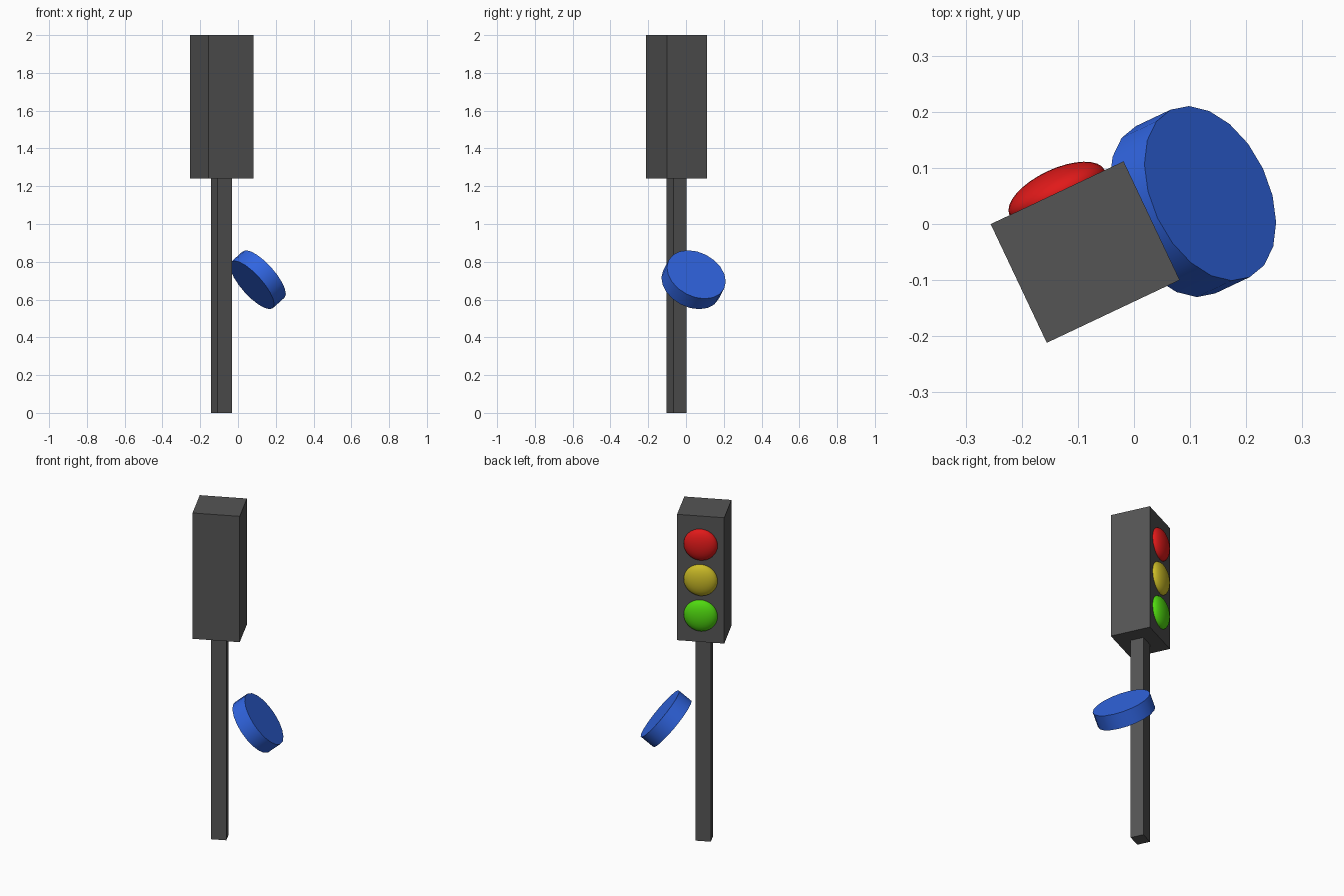
import bpy
from math import radians
from mathutils import Matrix, Vector

if "Cube" in bpy.data.objects:
    bpy.data.objects.remove(bpy.data.objects["Cube"])

YAW = radians(25.3)                      # the whole lamp is turned about z
AXIS = Vector((-0.087, -0.05, 0))        # pole axis
TURN = Matrix.Translation(AXIS) @ Matrix.Rotation(YAW, 4, 'Z')


def finish(name, colour, matrix, smooth=False):
    """Name, place and colour the active object."""
    ob = bpy.context.object
    ob.name = ob.data.name = name
    ob.matrix_world = matrix
    bpy.ops.object.transform_apply(location=True, rotation=True, scale=True)
    if smooth:
        bpy.ops.object.shade_smooth_by_angle(angle=radians(30))
    mat = bpy.data.materials.get(colour[0]) or bpy.data.materials.new(colour[0])
    mat.diffuse_color = (*colour[1], 1)
    mat.use_nodes = True
    mat.node_tree.nodes["Principled BSDF"].inputs["Base Color"].default_value = mat.diffuse_color
    ob.data.materials.append(mat)
    return ob


def box(name, width, depth, z0, z1, colour):
    bpy.ops.mesh.primitive_cube_add(size=1)
    place = Matrix.Translation((0, 0, (z0 + z1) / 2))
    scale = Matrix.Diagonal((width, depth, z1 - z0, 1))
    return finish(name, colour, TURN @ place @ scale)


GREY = ("dark_grey", (0.09, 0.09, 0.09))
BLUE = ("blue", (0.03, 0.13, 0.75))

# Pole and signal housing
box("pole", 0.086, 0.076, 0.0, 1.24, GREY)
box("signal_housing", 0.262, 0.234, 1.24, 2.0, GREY)

# Three flattened lamps set into the back face
lamps = [
    ("red_lamp", 1.828, ("red", (0.75, 0.01, 0.01))),
    ("yellow_lamp", 1.614, ("yellow", (0.6, 0.5, 0.02))),
    ("green_lamp", 1.40, ("green", (0.08, 0.7, 0.005))),
]
for name, z, colour in lamps:
    bpy.ops.mesh.primitive_uv_sphere_add(segments=32, ring_count=16, radius=1)
    place = Matrix.Translation((0, 0.117, z))
    scale = Matrix.Diagonal((0.094, 0.042, 0.094, 1))
    finish(name, colour, TURN @ place @ scale, smooth=True)

# Tilted push button beside the pole
bpy.ops.mesh.primitive_cylinder_add(vertices=20, radius=0.165, depth=0.088)
tilt = Matrix.Rotation(YAW, 4, 'Z') @ Matrix.Rotation(radians(51), 4, 'Y')
finish("push_button", BLUE, Matrix.Translation((0.105, 0.04, 0.705)) @ tilt, smooth=True)
